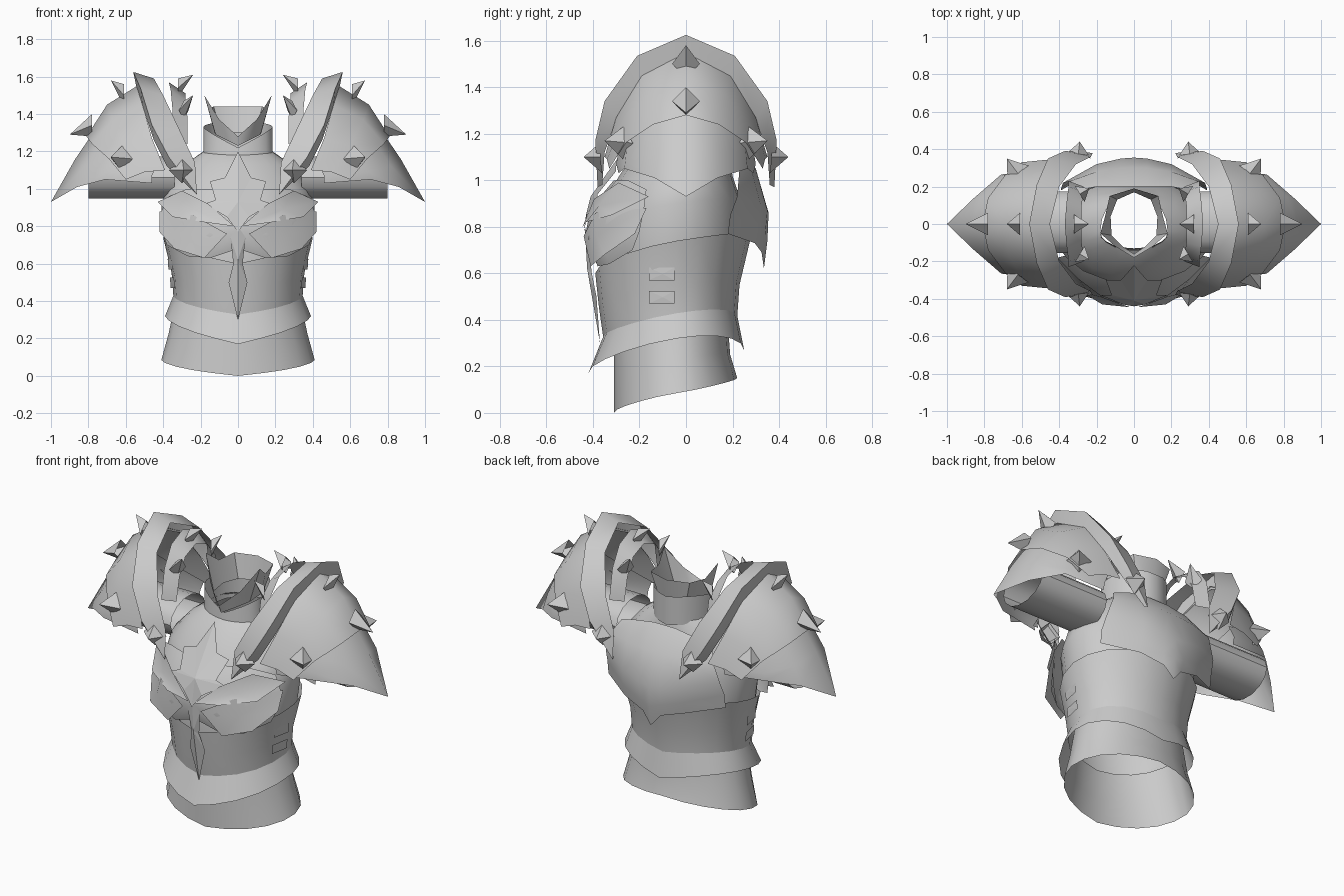
import bpy
import bmesh
import math
from mathutils import Vector

default_cube = bpy.data.objects.get("Cube")
if default_cube:
    bpy.data.objects.remove(default_cube, do_unlink=True)

# One plain steel colour for the whole suit
steel = bpy.data.materials.new("steel_grey")
steel.use_nodes = True
steel_colour = (.6, .6, .6, 1)
steel.diffuse_color = steel_colour
steel.node_tree.nodes["Principled BSDF"].inputs["Base Color"].default_value = steel_colour


def build(name, points, faces, mirror=False, smooth=35):
    """Make one named part, optionally mirrored to the other side."""
    mesh = bpy.data.meshes.new(name)
    mesh.from_pydata([tuple(p) for p in points], [], faces)
    bm = bmesh.new()
    bm.from_mesh(mesh)
    bmesh.ops.remove_doubles(bm, verts=bm.verts, dist=.0005)
    bmesh.ops.recalc_face_normals(bm, faces=bm.faces)
    bm.to_mesh(mesh)
    bm.free()
    mesh.materials.append(steel)
    part = bpy.data.objects.new(name, mesh)
    bpy.context.collection.objects.link(part)
    bpy.ops.object.select_all(action='DESELECT')
    part.select_set(True)
    bpy.context.view_layer.objects.active = part
    if smooth:
        bpy.ops.object.shade_smooth_by_angle(angle=math.radians(smooth))
    if mirror:
        modifier = part.modifiers.new("other_side", 'MIRROR')
        modifier.use_axis[0] = True
    return part


def loft(name, rows, closed=False, mirror=False, smooth=35):
    """Skin a sheet or tube through rows of equal length."""
    count = len(rows[0])
    faces = []
    for r in range(len(rows) - 1):
        for c in range(count if closed else count - 1):
            d = (c + 1) % count
            faces.append((r * count + c, r * count + d,
                          (r + 1) * count + d, (r + 1) * count + c))
    return build(name, [p for row in rows for p in row], faces, mirror, smooth)


def fan(name, outline, apex, mirror=True, smooth=0):
    """Faceted plate: a raised point joined to an outline."""
    count = len(outline)
    faces = [(i, (i + 1) % count, count) for i in range(count)]
    return build(name, list(outline) + [apex], faces, mirror, smooth)


def spike(name, base, tip, radius=.06):
    """Four-sided stud on an upright diamond base."""
    base, tip = Vector(base), Vector(tip)
    rise = Vector((0, 0, 1))
    side = (tip - base).cross(rise).normalized()
    return fan(name, [base + side * radius, base + rise * radius,
                      base - side * radius, base - rise * radius], tip)


def ring(z, width, front, back, z_front, z_back, sides=20):
    """Body section tilted to the rear, its rim sloping to the front and back centre."""
    middle = -.04
    points = []
    for i in range(sides):
        a = math.tau * i / sides
        s, c = math.sin(a), math.cos(a)
        reach, goal = (back, z_back) if c > 0 else (front, z_front)
        y = middle + abs(c) * (reach - middle)
        tilt = .15 * (y - middle) * abs(s)
        points.append((width * s, y, z + tilt + (goal - z) * (1 - abs(s))))
    return points


def body(name, *sections):
    return loft(name, [ring(*s) for s in sections], closed=True)


def arch(name, *halves):
    """Shoulder shell: each half row runs from the crest to the front and back."""
    rows = []
    for half in halves:
        front = [(x, -y, z) for x, y, z in reversed(half[1:])]
        rows.append(front + list(half))
    return loft(name, rows, mirror=True, smooth=60)


def both_halves(half):
    """Close an outline that starts and ends on the centre line."""
    return half + [(-x, y, z) for x, y, z in reversed(half[1:-1])]


# Torso layers, each as (side z, half width, front y, back y, front z, back z)
body("lower_skirt", (.085, .41, -.31, .22, 0, .15), (.23, .37, -.31, .19, .15, .25),
     (.4, .335, -.31, .18, .33, .38))
body("flared_belt", (.32, .39, -.42, .25, .17, .27), (.43, .345, -.355, .22, .33, .42))
body("waist_plate", (.42, .345, -.355, .22, .32, .41), (.55, .355, -.375, .23, .46, .55),
     (.74, .4, -.39, .28, .6, .76))
body("chest_shell", (.68, .375, -.36, .25, .58, .7), (.9, .41, -.36, .24, .9, .9),
     (1.02, .38, -.28, .2, 1.03, 1.02), (1.14, .27, -.2, .18, 1.14, 1.15),
     (1.2, .18, -.14, .17, 1.18, 1.2))

# Neck collars; the upper one is open in a V between two raised points
body("neck_guard", (1.16, .185, -.14, .19, 1.14, 1.17), (1.33, .185, -.13, .19, 1.22, 1.34))
loft("flared_collar", [
    [(0, .17, 1.3), (.09, .13, 1.3), (.125, .04, 1.3), (.12, -.06, 1.29),
     (.06, -.12, 1.26), (0, -.16, 1.23)],
    [(0, .19, 1.44), (.13, .15, 1.44), (.155, .04, 1.43), (.18, -.05, 1.5),
     (.1, -.12, 1.37), (0, -.18, 1.28)]], mirror=True)

# Breastplate, columns running from the centre to the side
loft("breastplate", [
    [(0, -.31, 1), (0, -.41, .88), (0, -.43, .78), (0, -.4, .68)],
    [(.14, -.3, 1), (.15, -.39, .88), (.15, -.42, .75), (.15, -.38, .63)],
    [(.27, -.25, 1), (.29, -.33, .88), (.29, -.36, .75), (.27, -.33, .64)],
    [(.37, -.17, .96), (.41, -.18, .88), (.41, -.2, .78), (.38, -.23, .7)]],
    mirror=True, smooth=50)

# Layered leaf plates on the chest
fan("lower_chest_leaf", [(.06, -.44, .76), (.24, -.39, .86), (.42, -.17, .88),
                         (.42, -.22, .77), (.34, -.35, .68), (.18, -.41, .63)],
    (.27, -.385, .76), smooth=50)
fan("upper_chest_leaf", [(.02, -.445, .8), (.16, -.395, .92), (.3, -.29, .99),
                         (.43, -.16, .93), (.35, -.32, .85), (.17, -.43, .82)],
    (.24, -.375, .89), smooth=50)

# Centre star and hanging dagger
fan("chest_star", both_halves([(0, -.22, 1.2), (.07, -.3, 1.06), (.15, -.3, 1.04),
                               (.12, -.38, .94), (.18, -.38, .92), (.06, -.43, .85),
                               (0, -.44, .77)]), (0, -.41, .93), mirror=False)
fan("chest_dagger", both_halves([(0, -.435, .8), (.04, -.42, .74), (.025, -.405, .6),
                                 (.05, -.385, .5), (0, -.37, .3)]),
    (0, -.425, .62), mirror=False)

# Back plate, columns running from the centre to the side
loft("back_plate", [
    [(0, .2, 1.17), (0, .3, 1.05), (0, .355, .86), (0, .35, .74), (0, .335, .62)],
    [(.07, .2, 1.17), (.07, .3, 1.05), (.07, .35, .87), (.07, .34, .76), (.06, .325, .69)],
    [(.2, .2, 1.15), (.2, .28, 1.05), (.2, .32, .9), (.2, .31, .8), (.2, .295, .73)],
    [(.3, .18, 1.12), (.34, .23, 1.05), (.38, .22, .93), (.39, .19, .85), (.39, .18, .77)]],
    mirror=True)

# Side buckles
for label, low, reach in (("upper", .57, .362), ("lower", .47, .35)):
    high = low + .055
    fan(label + "_buckle", [(reach - .012, -.16, low), (reach + .01, -.05, low),
                            (reach + .014, -.05, high), (reach - .008, -.16, high)],
        (reach + .004, -.1, low + .027))

# Arm sleeves
sleeve = []
for x in (.34, .55, .8):
    sleeve.append([(x, .165 * math.cos(math.tau * i / 14) + .01,
                    1.06 + .115 * math.sin(math.tau * i / 14)) for i in range(14)])
loft("arm_sleeve", sleeve, closed=True, mirror=True)

# Shoulder armour, half rows from the crest downwards
ridge_edge = [(.56, 0, 1.625), (.52, .21, 1.535), (.46, .35, 1.34), (.37, .39, 1.17),
              (.22, .38, .97)]
arch("shoulder_ridge",
     [(.45, 0, 1.59), (.4, .2, 1.5), (.31, .32, 1.31), (.23, .36, 1.14), (.22, .38, .97)],
     ridge_edge)
arch("ridge_flange", ridge_edge,
     [(.54, 0, 1.53), (.51, .19, 1.44), (.45, .3, 1.26), (.38, .35, 1.12), (.23, .36, .98)])
arch("shoulder_dome",
     [(.54, 0, 1.55), (.51, .19, 1.45), (.46, .3, 1.27), (.39, .35, 1.1)],
     [(.7, 0, 1.45), (.67, .17, 1.37), (.6, .28, 1.23), (.5, .34, 1.09)],
     [(.81, 0, 1.28), (.78, .14, 1.24), (.69, .26, 1.16), (.6, .33, 1.05)])
arch("shoulder_lower_plate",
     [(.72, 0, 1.38), (.69, .14, 1.31), (.6, .25, 1.2), (.43, .29, 1.13)],
     [(.87, 0, 1.16), (.82, .145, 1.12), (.7, .26, 1.09), (.46, .3, 1.07)],
     [(1, 0, .93), (.86, .135, 1.01), (.71, .265, 1.05), (.46, .29, 1.03)])
arch("inner_shoulder_guard",
     [(.28, 0, 1.51), (.28, .1, 1.47), (.27, .17, 1.38), (.27, .2, 1.24)],
     [(.37, 0, 1.57), (.36, .12, 1.53), (.35, .2, 1.42), (.35, .23, 1.24)])

# Shoulder studs
spike("crest_stud", (.61, 0, 1.5), (.68, 0, 1.58))
spike("outer_stud", (.78, 0, 1.34), (.9, 0, 1.29))
spike("inner_stud", (.32, 0, 1.54), (.24, 0, 1.61), .05)
for label, way in (("front", -1), ("back", 1)):
    spike(label + "_dome_stud", (.62, way * .27, 1.16), (.68, way * .35, 1.17), .07)
    spike(label + "_ridge_stud", (.3, way * .36, 1.1), (.29, way * .44, 1.1), .07)
    spike(label + "_inner_stud", (.29, way * .16, 1.42), (.24, way * .19, 1.5), .05)
